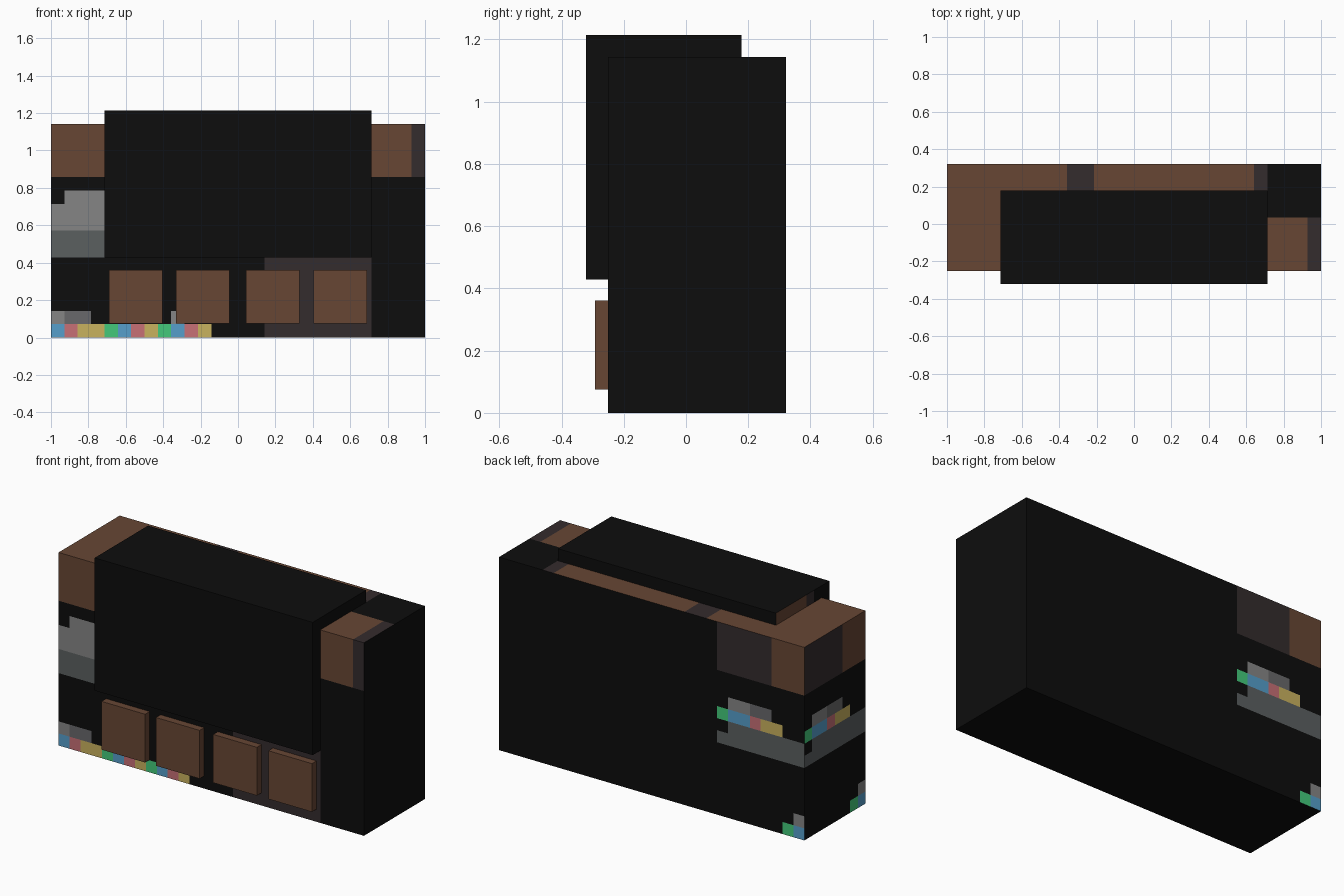
import bpy, bmesh, math
from mathutils import Vector

default = bpy.data.objects.get("Cube")
if default:
    bpy.data.objects.remove(default, do_unlink=True)

UNIT = 1 / 14                       # one module of the cabinet grid
ORIGIN = Vector((-1, -0.25, 0))     # front lower right corner of the cabinet

# Flat colours, each with the letter used in the paint rows
PALETTE = {
    "k": ("black", (0.004, 0.004, 0.004)),
    "w": ("wood_brown", (0.136, 0.061, 0.034)),
    "d": ("dark_brown", (0.034, 0.025, 0.026)),
    "l": ("light_grey", (0.235, 0.235, 0.235)),
    "a": ("mid_grey", (0.14, 0.14, 0.145)),
    "m": ("slate_grey", (0.105, 0.115, 0.118)),
    "b": ("blue", (0.093, 0.347, 0.597)),
    "r": ("red", (0.571, 0.162, 0.181)),
    "y": ("yellow", (0.584, 0.445, 0.114)),
    "g": ("green", (0.056, 0.584, 0.198)),
}
KEYS = list(PALETTE)
MATERIALS = []
for name, rgb in PALETTE.values():
    mat = bpy.data.materials.new(name)
    mat.use_nodes = True
    mat.diffuse_color = (*rgb, 1)
    mat.node_tree.nodes["Principled BSDF"].inputs["Base Color"].default_value = (*rgb, 1)
    MATERIALS.append(mat)

# Painted rows per face: (first column, first row, height in rows, colours)
SHELF_ROWS = [
    (0, 0, 1, "bg"), (0, 1, 1, "l"),
    (0, 6, 1, "mmmmmmmm"), (0, 7, 1, "mmmmmmm"),
    (0, 8, 1, "..yyrbbg"), (0, 9, 1, "...aall"),
    (0, 12, 4, "wwwddddd"),
]
CABINET_PAINT = {
    "front": [
        (16, 0, 6, "dddddddd"),
        (0, 0, 1, "bryygbrygbry"), (0, 1, 1, "laa"), (9, 1, 1, "l"),
        (0, 6, 2, "mmmm"), (0, 8, 2, "llll"), (0, 10, 1, ".lll"),
        (0, 12, 4, "wwww"), (24, 12, 4, "wwwd"),
    ],
    "back": SHELF_ROWS,
    "right": SHELF_ROWS,
    "top": [
        (0, 0, 8, "wwww"), (24, 0, 4, "wwwd"),
        (4, 6, 2, "wwwwwdd" + "w" * 12 + "d"),
    ],
}
SCREEN_PAINT = {"right": [(1, 16, 1, "dwwww")]}


def face_side(normal):
    """Name of the box side a face lies on, with its column and row axes."""
    if abs(normal.y) > 0.5:
        return ("front" if normal.y < 0 else "back"), 0, 2
    if abs(normal.x) > 0.5:
        return ("right" if normal.x < 0 else "left"), 1, 2
    return ("top" if normal.z > 0 else "bottom"), 0, 1


def colour_at(rows, col, row):
    for first, low, height, text in rows:
        if low <= row < low + height and 0 <= col - first < len(text):
            if text[col - first] != ".":
                return text[col - first]
    return "k"


def box(name, low, high, paint=None, base="k"):
    """Box between two corners given in modules, optionally cut and painted."""
    low, high = Vector(low), Vector(high)
    bm = bmesh.new()
    bmesh.ops.create_cube(bm, size=1)
    for v in bm.verts:
        for i in range(3):
            v.co[i] = ORIGIN[i] + UNIT * (high[i] if v.co[i] > 0 else low[i])
    if paint:
        for axis in range(3):
            normal = Vector([float(i == axis) for i in range(3)])
            for step in range(int(low[axis]) + 1, int(high[axis])):
                bmesh.ops.bisect_plane(
                    bm, geom=bm.verts[:] + bm.edges[:] + bm.faces[:], dist=1e-5,
                    plane_co=ORIGIN + normal * step * UNIT, plane_no=normal)
    bm.normal_update()
    for f in bm.faces:
        key = base
        if paint:
            side, u, v = face_side(f.normal)
            cell = (f.calc_center_median() - ORIGIN) / UNIT
            key = colour_at(paint.get(side, []), math.floor(cell[u]), math.floor(cell[v]))
        f.material_index = KEYS.index(key)
    # Merge neighbouring cells of one colour
    if paint:
        bmesh.ops.dissolve_limit(bm, angle_limit=0.01, verts=bm.verts[:],
                                 edges=bm.edges[:], delimit={"MATERIAL"})
    mesh = bpy.data.meshes.new(name)
    bm.to_mesh(mesh)
    bm.free()
    for mat in MATERIALS:
        mesh.materials.append(mat)
    obj = bpy.data.objects.new(name, mesh)
    bpy.context.collection.objects.link(obj)
    return obj


# Main cabinet and the raised screen housing set into its front
box("cabinet", (0, 0, 0), (28, 8, 16), CABINET_PAINT)
box("screen_housing", (4, -1, 6), (24, 6, 17), SCREEN_PAINT)

# Row of square wooden buttons below the screen
for i, start in enumerate((4.35, 9.35, 14.6, 19.65)):
    box(f"button_{i + 1}", (start, -0.6, 1.05), (start + 4, 0.1, 5.05), base="w")
